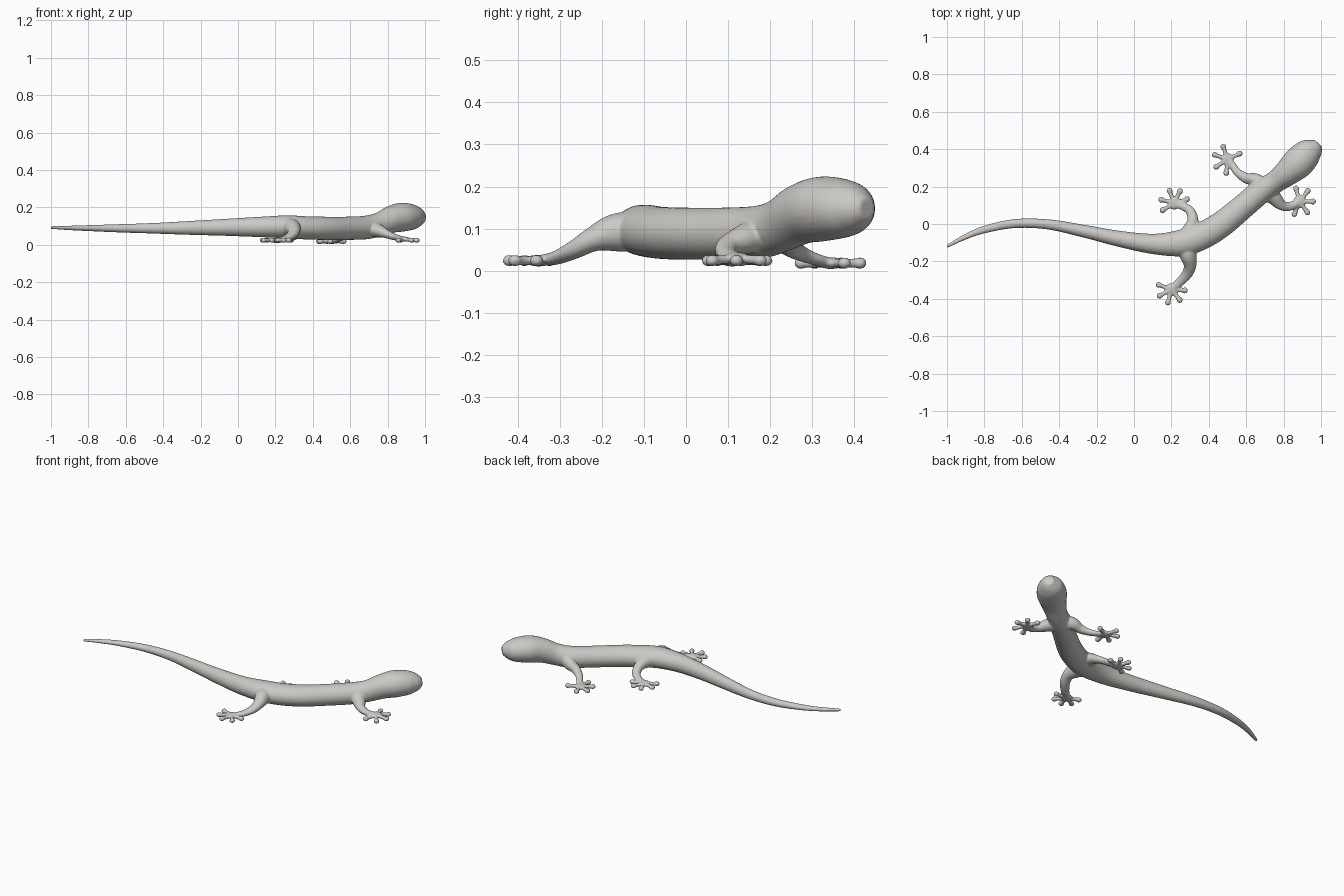
import bpy, bmesh, math
from mathutils import Vector, Matrix

bm = bmesh.new()


def smooth_path(rows, steps):
    """Catmull-Rom through rows of (x, y, z, half width, half height)."""
    p = [rows[0]] + rows + [rows[-1]]
    out = []
    for i in range(1, len(p) - 2):
        for s in range(steps):
            t = s / steps
            out.append([0.5 * (2 * b + (c - a) * t + (2 * a - 5 * b + 4 * c - d) * t * t
                               + (3 * b - a - 3 * c + d) * t ** 3)
                        for a, b, c, d in zip(*p[i - 1:i + 3])])
    return out + [list(rows[-1])]


def tube(rows, steps=5, sides=20):
    """Closed tube with elliptical sections along a smooth path."""
    path = smooth_path(rows, steps)
    rings = []
    for i, r in enumerate(path):
        a, b = path[max(i - 1, 0)], path[min(i + 1, len(path) - 1)]
        t = (Vector(b[:3]) - Vector(a[:3])).normalized()
        side = t.cross(Vector((0, 0, 1))).normalized()
        up = side.cross(t)
        rings.append([bm.verts.new(Vector(r[:3])
                                   + side * r[3] * math.cos(2 * math.pi * k / sides)
                                   + up * r[4] * math.sin(2 * math.pi * k / sides))
                      for k in range(sides)])
    for r0, r1 in zip(rings, rings[1:]):
        for k in range(sides):
            n = (k + 1) % sides
            bm.faces.new((r0[k], r0[n], r1[n], r1[k]))
    bm.faces.new(rings[0][::-1])
    bm.faces.new(rings[-1])


def ball(c, rx, ry, rz):
    m = Matrix.Translation(c) @ Matrix.Diagonal((rx, ry, rz, 1))
    bmesh.ops.create_uvsphere(bm, u_segments=20, v_segments=12, radius=1, matrix=m)


def foot(centre, angles, drop=0.0, length=0.072):
    """Palm with five splayed toes ending in round pads."""
    c = Vector(centre)
    ball(c, 0.034, 0.034, 0.014)
    for deg in angles:
        a = math.radians(deg)
        d = Vector((math.cos(a), math.sin(a), 0))
        tip = c + d * length - Vector((0, 0, drop))
        mid = c.lerp(tip, 0.55)
        tube([(*c, 0.016, 0.012), (*mid, 0.0115, 0.011), (*tip, 0.013, 0.012)], 4, 12)
        ball(tip, 0.0165, 0.0165, 0.014)


# Tail, trunk, neck and head
tube([
    (-1.0, -.12, .092, .008, .008), (-.9, -.068, .09, .015, .012),
    (-.8, -.03, .089, .02, .016), (-.64, .002, .088, .024, .022),
    (-.46, -.002, .088, .027, .028), (-.26, -.04, .09, .034, .037),
    (-.075, -.08, .093, .043, .045), (.11, -.107, .095, .055, .054),
    (.26, -.10, .096, .072, .061), (.37, -.06, .09, .073, .062),
    (.47, 0, .088, .07, .062), (.58, .09, .088, .066, .062),
    (.68, .175, .092, .065, .063), (.755, .225, .108, .06, .064),
    (.82, .275, .135, .072, .072), (.875, .325, .147, .085, .077),
    (.93, .38, .148, .076, .068), (.965, .41, .148, .053, .05),
    (.986, .431, .148, .026, .025)], 6, 28)

# Hind leg on the near side
tube([(.27, -.10, .095, .06, .05), (.29, -.17, .09, .045, .045),
      (.30, -.22, .075, .034, .03), (.285, -.265, .05, .029, .022),
      (.245, -.31, .03, .024, .016), (.20, -.35, .024, .02, .013)])
foot((.20, -.35, .024), (160, 208, 255, 308, 356))

# Hind leg on the far side
tube([(.27, -.10, .095, .06, .05), (.30, -.03, .09, .04, .042),
      (.315, .02, .07, .03, .028), (.30, .07, .045, .025, .02),
      (.26, .095, .03, .021, .015), (.215, .11, .024, .02, .013)])
foot((.215, .11, .024), (210, 164, 110, 65, 18))

# Front leg on the far side
tube([(.70, .19, .09, .05, .045), (.65, .235, .08, .036, .038),
      (.60, .245, .06, .028, .026), (.555, .275, .04, .022, .018),
      (.525, .315, .025, .02, .014), (.50, .345, .018, .02, .013)])
foot((.50, .345, .018), (265, 213, 160, 108, 26))

# Front leg on the near side
tube([(.70, .19, .09, .05, .045), (.75, .14, .075, .04, .036),
      (.79, .10, .06, .028, .024), (.835, .095, .042, .024, .018),
      (.885, .12, .03, .02, .013)])
foot((.885, .12, .03), (105, 52, 0, -54, -112), 0.006)

bmesh.ops.recalc_face_normals(bm, faces=bm.faces)
mesh = bpy.data.meshes.new("lizard")
bm.to_mesh(mesh)
bm.free()
lizard = bpy.data.objects.new("lizard", mesh)
bpy.context.collection.objects.link(lizard)

mat = bpy.data.materials.new("warm_grey")
mat.diffuse_color = (0.6, 0.585, 0.555, 1)
mesh.materials.append(mat)
for poly in mesh.polygons:
    poly.use_smooth = True

# Fuse the parts into one skin and soften the joins
fuse = lizard.modifiers.new("fuse", 'REMESH')
fuse.mode = 'VOXEL'
fuse.voxel_size = 0.005
fuse.use_smooth_shade = True
soft = lizard.modifiers.new("soften", 'SMOOTH')
soft.factor = 0.5
soft.iterations = 4
